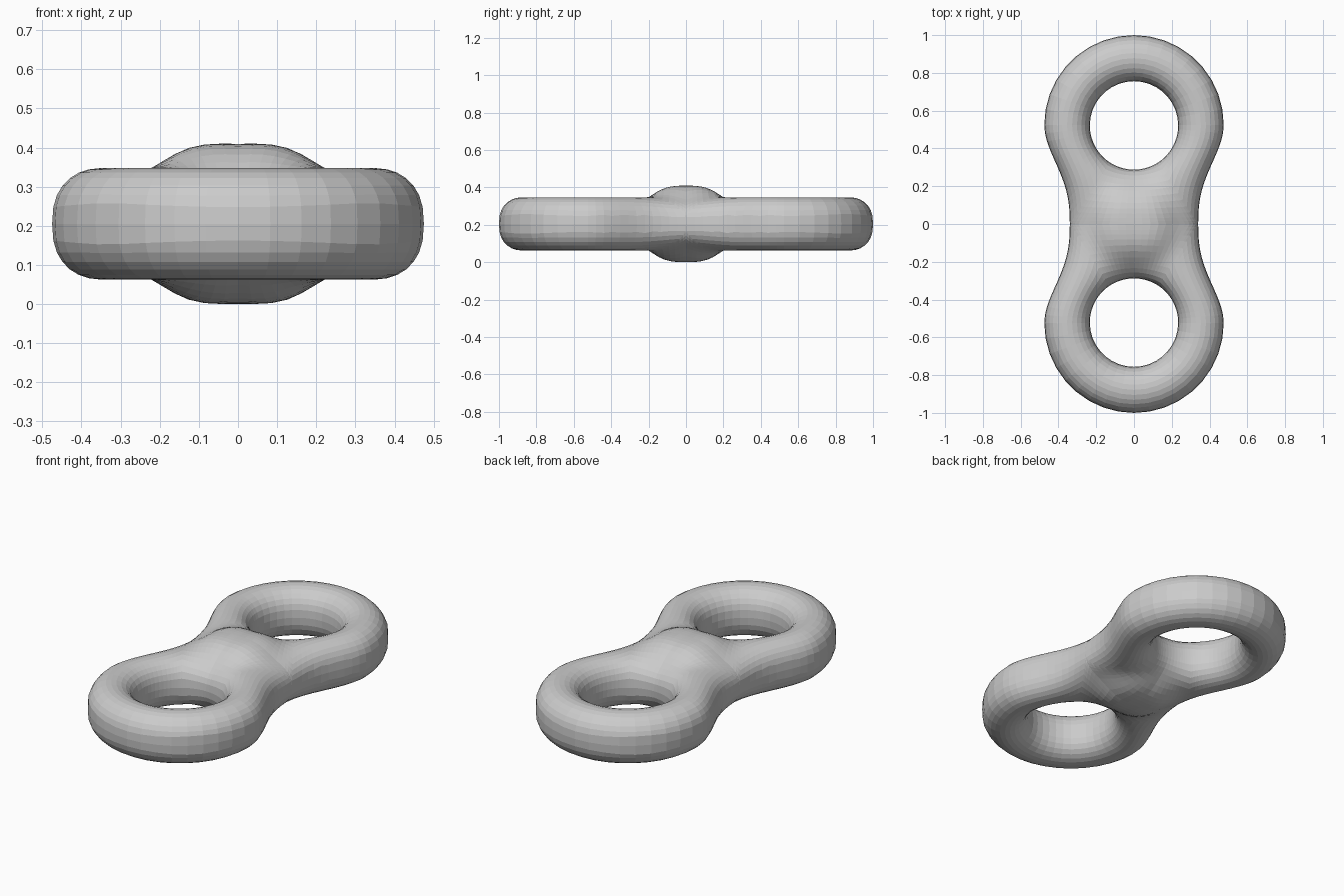
import bpy, bmesh
from math import sin, cos, pi, exp, hypot

if "Cube" in bpy.data.objects:
    bpy.data.objects.remove(bpy.data.objects["Cube"])

HOLE_Y, HOLE_R = 0.522, 0.234     # ring hole
RING_Y, RING_R = 0.525, 0.475     # outer ring arc
WAIST = 0.34                      # half width of the middle
CENTRE_Z = 0.205
RADIAL = 14                       # steps from hole to outer edge


def flank(y):
    """Half width between the waist and the widest part of the ring."""
    t = (abs(y) / RING_Y) ** 1.3
    return WAIST + (RING_R - WAIST) * (1 - cos(pi * t)) / 2


def arc(t):
    a = t * pi / 2
    return RING_R * cos(a), RING_Y + RING_R * sin(a)


# Dense outline used for measuring distance to the outer edge
outline = [(flank(RING_Y * i / 80), RING_Y * i / 80) for i in range(-80, 81)]
outline += [arc(i / 80) for i in range(1, 81)]
outline += [(-x, y) for x, y in outline]


def height(x, y):
    """Half thickness: rounded tube section plus a swelling in the middle."""
    u = max(hypot(x, y - HOLE_Y) - HOLE_R, 0)
    v = min(hypot(x - a, y - b) for a, b in outline)
    s = u / (u + v)
    swell = 0.142 + 0.063 * exp(-(hypot(x, y) / 0.2) ** 4)
    return swell * max(4 * s * (1 - s), 0) ** 0.40


# Ray ends for one eighth of the body: midline, flank, then ring arc
ends = [(WAIST * sin(pi / 2 * i / 12), 0) for i in range(12)]
ends += [(flank(RING_Y * i / 12), RING_Y * i / 12) for i in range(12)]
ends += [arc(i / 9) for i in range(10)]

bm = bmesh.new()
rows = []
for k, (ex, ey) in enumerate(ends):
    d = hypot(ex, ey - HOLE_Y)
    ix, iy = ex / d * HOLE_R, HOLE_Y + (ey - HOLE_Y) / d * HOLE_R
    row = []
    for j in range(RADIAL + 1):
        t = (1 - cos(pi * j / RADIAL)) / 2
        x, y = ix + (ex - ix) * t, iy + (ey - iy) * t
        on_edge = j == 0 or (j == RADIAL and k >= 12)
        row.append(bm.verts.new((x, y, 0 if on_edge else height(x, y))))
    rows.append(row)
for a, b in zip(rows, rows[1:]):
    for j in range(RADIAL):
        bm.faces.new((a[j], a[j + 1], b[j + 1], b[j]))
bmesh.ops.recalc_face_normals(bm, faces=bm.faces)
if sum(f.normal.z for f in bm.faces) < 0:
    bmesh.ops.reverse_faces(bm, faces=bm.faces)

# Double ring body, mirrored across all three planes
mesh = bpy.data.meshes.new("double_ring")
bm.to_mesh(mesh)
bm.free()
body = bpy.data.objects.new("double_ring", mesh)
bpy.context.collection.objects.link(body)
body.location.z = CENTRE_Z
mirror = body.modifiers.new("mirror", 'MIRROR')
mirror.use_axis = (True, True, True)
mirror.merge_threshold = 0.0005
